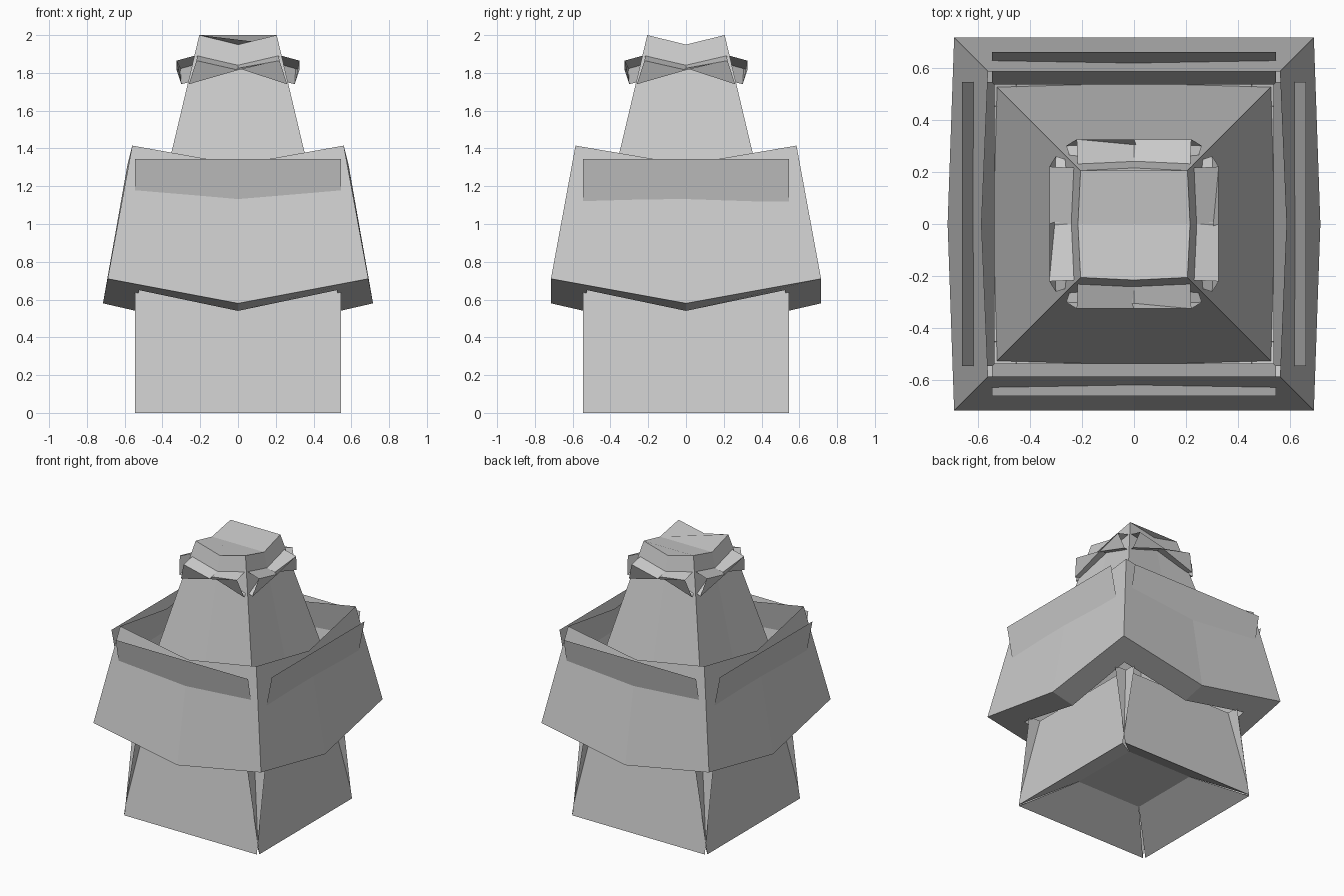
import bpy, math
from mathutils import Matrix

if "Cube" in bpy.data.objects:
    bpy.data.objects.remove(bpy.data.objects["Cube"])


def make(name, verts, faces):
    me = bpy.data.meshes.new(name)
    me.from_pydata(verts, [], faces)
    me.update()
    ob = bpy.data.objects.new(name, me)
    bpy.context.collection.objects.link(ob)
    return ob


def ring(cx, cy, mx, my, zc, zm):
    """Square ring with corners at height zc and side midpoints at height zm."""
    return [(cx, -cy, zc), (mx, 0, zm), (cx, cy, zc), (0, my, zm),
            (-cx, cy, zc), (-mx, 0, zm), (-cx, -cy, zc), (0, -my, zm)]


def loft(name, rings, extra=()):
    verts = [v for r in rings for v in r]
    faces = []
    for k in range(len(rings) - 1):
        a, b = 8 * k, 8 * k + 8
        faces += [(a + i, a + (i + 1) % 8, b + (i + 1) % 8, b + i) for i in range(8)]
    return make(name, verts, faces + list(extra))


def panels(name, columns):
    """Sheet given as columns of points on the front side, repeated on all four sides."""
    n = len(columns[0])
    verts = [p for c in columns for p in c]
    faces = []
    for c in range(len(columns) - 1):
        a, b = c * n, (c + 1) * n
        faces += [(a + i, b + i, b + i + 1, a + i + 1) for i in range(n - 1)]
    for k, side in enumerate(("front", "right", "back", "left")):
        ob = make(f"{name}_{side}", verts, faces)
        ob.data.transform(Matrix.Rotation(k * math.pi / 2, 4, 'Z'))


def straight(name, w_profile):
    panels(name, [[(s * w, -y, z) for w, y, z in w_profile] for s in (-1, 1)])


# Tapered core tower with a creased, dipped top
core_bottom = ring(.525, .525, .54, .54, .65, .54)
core_top = ring(.205, .205, .215, .215, 2.0, 1.95)
loft("core_tower", [core_bottom, core_top],
     [(8, 9, 13, 14, 15), (9, 10, 11, 12, 13)])

# Overhanging skirt: outer wall plus its underside
loft("skirt", [core_bottom,
               ring(.69, .715, .715, .715, .71, .58),
               ring(.56, .585, .585, .585, 1.415, 1.315)])

# Base wall panels leaning inward, with folded-in bottoms
straight("base_panel", [(.545, .45, .65), (.545, .557, 0), (.265, .265, .165)])
make("base_floor", [(-.265, -.265, .165), (.265, -.265, .165),
                    (.265, .265, .165), (-.265, .265, .165)], [(3, 2, 1, 0)])

# Plates leaning outward through the skirt
straight("skirt_plate", [(.545, .66, 1.345), (.545, .535, .72)])


# Pinched collar near the top
def collar_end(s):
    return [(s * .215, -.215, 1.895), (s * .22, -.325, 1.865),
            (s * .26, -.3, 1.74), (s * .24, -.24, 1.755)]


panels("collar", [collar_end(-1),
                  [(0, -.225, 1.845), (0, -.325, 1.815), (0, -.305, 1.825), (0, -.24, 1.84)],
                  collar_end(1)])
